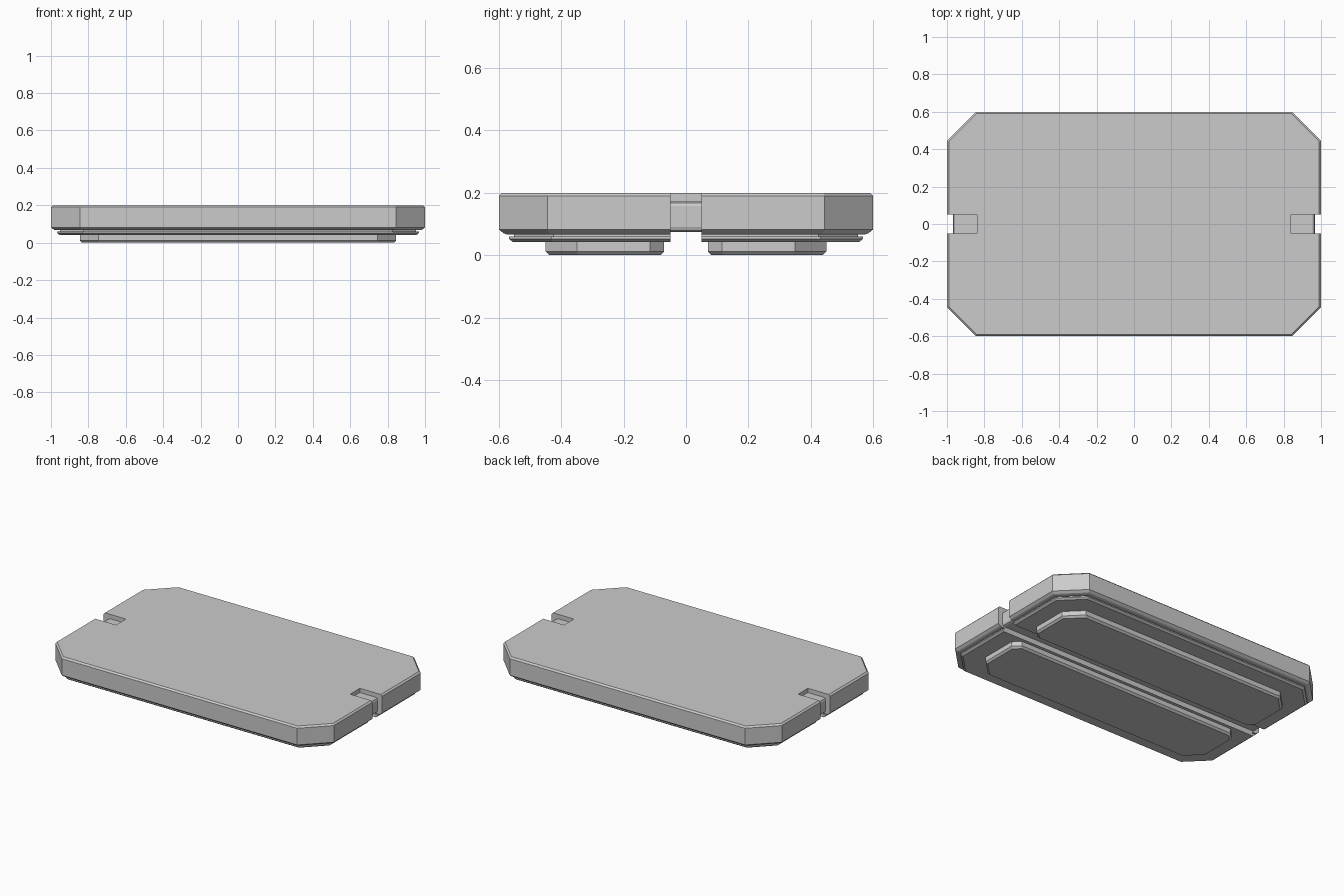
import bpy, bmesh

if "Cube" in bpy.data.objects:
    bpy.data.objects.remove(bpy.data.objects["Cube"])


def outline(x, y0, y1, c0, c1, d):
    """Chamfered rectangle inset by d; c0/c1 are chamfers on the y0/y1 sides."""
    x, y0, y1 = x - d, y0 + d, y1 - d
    c0, c1 = c0 - 0.586 * d, c1 - 0.586 * d
    half = [(x, y0 + c0), (x, y1 - c1), (x - c1, y1)]
    low = (x - c0, y0)
    return [low] + half + [(-a, b) for a, b in reversed([low] + half)]


def loft(name, shape, rings):
    """Stack inset copies of an outline; rings are (z, inset)."""
    bm = bmesh.new()
    loops = [[bm.verts.new((a, b, z)) for a, b in outline(*shape, d)] for z, d in rings]
    for lo, hi in zip(loops, loops[1:]):
        n = len(lo)
        for i in range(n):
            j = (i + 1) % n
            bm.faces.new((lo[i], lo[j], hi[j], hi[i]))
    bm.faces.new(loops[0][::-1])
    bm.faces.new(loops[-1])
    return finish(name, bm)


def finish(name, bm):
    bmesh.ops.recalc_face_normals(bm, faces=bm.faces)
    me = bpy.data.meshes.new(name)
    bm.to_mesh(me)
    bm.free()
    ob = bpy.data.objects.new(name, me)
    bpy.context.collection.objects.link(ob)
    return ob


def box(name, lo, hi):
    bm = bmesh.new()
    bmesh.ops.create_cube(bm, size=1)
    for v in bm.verts:
        v.co = [l if c < 0 else h for c, l, h in zip(v.co, lo, hi)]
    return finish(name, bm)


def cut(target, cutter):
    m = target.modifiers.new("cut", 'BOOLEAN')
    m.operation, m.solver, m.object = 'DIFFERENCE', 'EXACT', cutter
    bpy.context.view_layer.objects.active = target
    bpy.ops.object.modifier_apply(modifier=m.name)
    bpy.data.objects.remove(cutter)


# Main slab with stepped, grooved lower rim
slab = loft("slab", (1.0, -0.6, 0.6, 0.155, 0.155),
            [(0.042, 0.045), (0.052, 0.032), (0.06, 0.032), (0.06, 0.048),
             (0.067, 0.048), (0.067, 0.025), (0.07, 0.015), (0.082, 0),
             (0.19, 0), (0.2, 0.01)])

# Channel along the underside
cut(slab, box("channel_cutter", (-1.2, -0.05, -0.1), (1.2, 0.05, 0.075)))

for s, side in ((1, "right"), (-1, "left")):
    # End notches
    xs = sorted((s * 0.84, s * 1.2))
    cut(slab, box("notch_cutter", (xs[0], -0.05, -0.1), (xs[1], 0.05, 0.3)))
    # Recessed lug inside each notch, with softened outer edges
    xs = sorted((s * 0.835, s * 0.967))
    lug = box(side + "_lug", (xs[0], -0.05, 0.075), (xs[1], 0.05, 0.172))
    bm = bmesh.new()
    bm.from_mesh(lug.data)
    edges = [e for e in bm.edges if all(abs(v.co.x) > 0.95 for v in e.verts)
             and abs(e.verts[0].co.z - e.verts[1].co.z) < 0.01]
    bmesh.ops.bevel(bm, geom=edges, offset=0.015, segments=2, profile=0.5, affect='EDGES')
    bm.to_mesh(lug.data)
    bm.free()

# Two long feet, outer corners chamfered more than the inner ones
rings = [(0, 0.012), (0.012, 0), (0.045, 0)]
loft("back_foot", (0.845, 0.07, 0.45, 0.045, 0.1), rings)
loft("front_foot", (0.845, -0.45, -0.07, 0.1, 0.045), rings)
